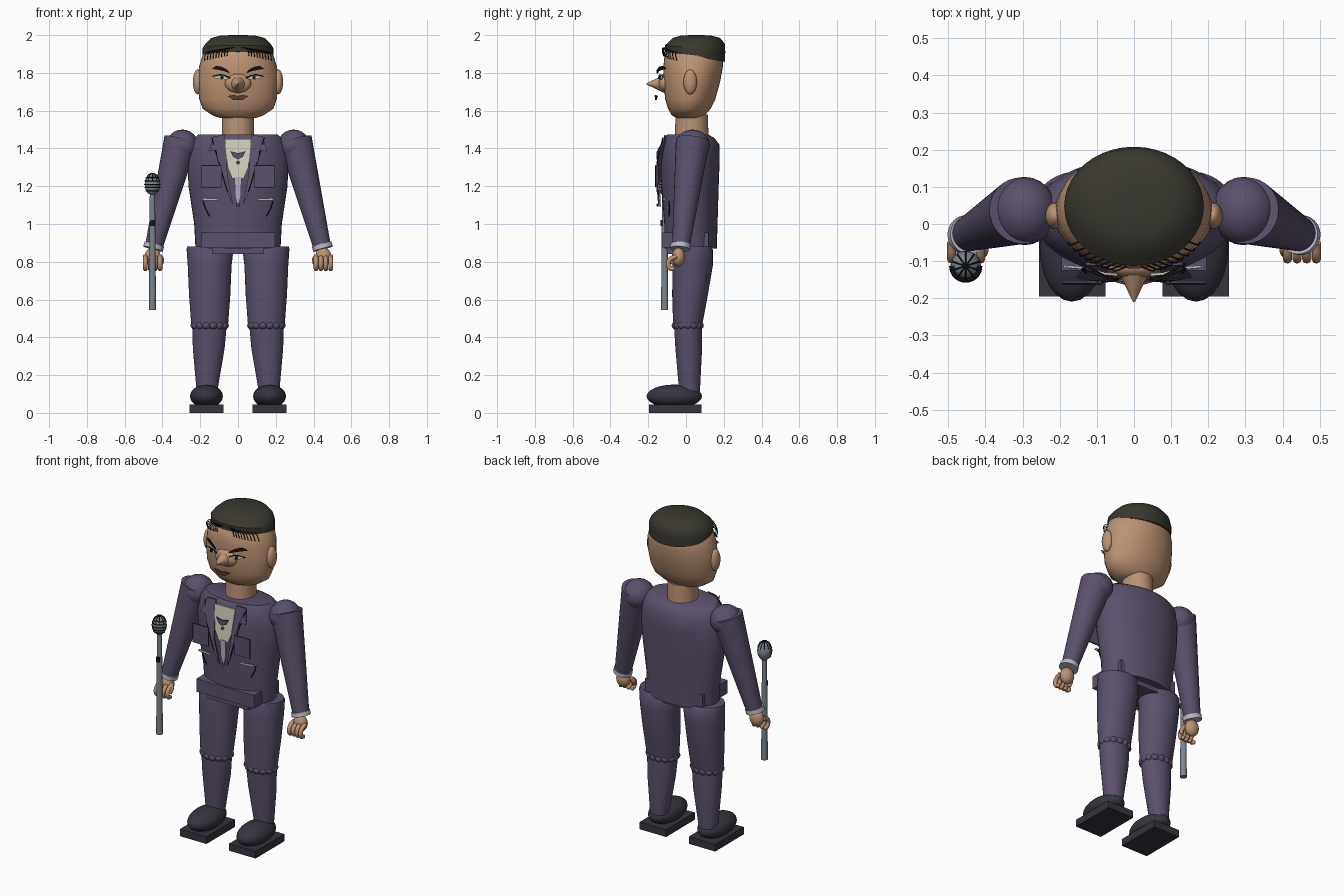
import bpy, bmesh, math
from mathutils import Vector, Matrix

if "Cube" in bpy.data.objects:
    bpy.data.objects.remove(bpy.data.objects["Cube"], do_unlink=True)


def material(name, *rgb):
    m = bpy.data.materials.new(name)
    m.use_nodes = True
    m.diffuse_color = (*rgb, 1)
    m.node_tree.nodes["Principled BSDF"].inputs["Base Color"].default_value = (*rgb, 1)
    return m


SUIT = material("purple suit", .105, .082, .15)
SKIN = material("skin", .5, .29, .175)
HAIR = material("dark hair", .04, .038, .028)
SHOE = material("charcoal shoe", .035, .035, .05)
CUFF = material("pale lilac", .5, .47, .58)
CREAM = material("cream shirt", .65, .61, .5)
STEEL = material("grey steel", .2, .235, .27)
BLACK = material("black trim", .008, .008, .01)
LIPS = material("brown lips", .1, .05, .035)


def finish(name, bm, mat, smooth=True):
    bmesh.ops.recalc_face_normals(bm, faces=bm.faces)
    me = bpy.data.meshes.new(name)
    bm.to_mesh(me)
    bm.free()
    me.materials.append(mat)
    ob = bpy.data.objects.new(name, me)
    bpy.context.collection.objects.link(ob)
    if smooth:
        bpy.ops.object.select_all(action='DESELECT')
        ob.select_set(True)
        bpy.context.view_layer.objects.active = ob
        bpy.ops.object.shade_smooth_by_angle(angle=math.radians(40))
    return ob


def loft(name, mat, rings, n=40):
    """Stack of elliptical rings: z, centre x, x radius, front y, back y, tilt."""
    bm = bmesh.new()
    loops = []
    for z, cx, rx, yf, yb, *tilt in rings:
        loop = []
        for i in range(n):
            a = math.tau * i / n
            y = (yf + yb) / 2 + (yb - yf) / 2 * math.sin(a)
            loop.append(bm.verts.new((cx + rx * math.cos(a), y, z + (tilt[0] * y if tilt else 0))))
        loops.append(loop)
    for a, b in zip(loops, loops[1:]):
        for i in range(n):
            j = (i + 1) % n
            bm.faces.new((a[i], a[j], b[j], b[i]))
    bm.faces.new(loops[0])
    bm.faces.new(loops[-1])
    return finish(name, bm, mat)


def ball(name, mat, c, r, seg=24):
    bm = bmesh.new()
    bmesh.ops.create_uvsphere(bm, u_segments=seg, v_segments=seg // 2, radius=1,
                              matrix=Matrix.Translation(c) @ Matrix.Diagonal((*r, 1)))
    return finish(name, bm, mat)


def box(name, mat, lo, hi):
    lo, hi = Vector(lo), Vector(hi)
    bm = bmesh.new()
    bmesh.ops.create_cube(bm, size=1, matrix=Matrix.Translation((lo + hi) / 2)
                          @ Matrix.Diagonal((*(hi - lo), 1)))
    return finish(name, bm, mat, False)


def limb(name, mat, a, b, ra, rb, seg=28):
    a, b = Vector(a), Vector(b)
    d = b - a
    bm = bmesh.new()
    bmesh.ops.create_cone(bm, cap_ends=True, segments=seg, radius1=ra, radius2=rb, depth=d.length,
                          matrix=Matrix.Translation((a + b) / 2) @ d.to_track_quat('Z', 'Y').to_matrix().to_4x4())
    return finish(name, bm, mat)


def plate(name, mat, pts, s=1, t=.007):
    """Thin polygon facing the front, mirrored by s."""
    bm = bmesh.new()
    f = bm.faces.new([bm.verts.new((s * x, y, z)) for x, y, z in pts])
    ext = bmesh.ops.extrude_face_region(bm, geom=[f])
    bmesh.ops.translate(bm, vec=(0, t, 0), verts=[v for v in ext["geom"] if isinstance(v, bmesh.types.BMVert)])
    return finish(name, bm, mat, False)


def tube(name, mat, pts, r):
    cu = bpy.data.curves.new(name, 'CURVE')
    cu.dimensions = '3D'
    cu.bevel_depth, cu.bevel_resolution, cu.use_fill_caps, cu.resolution_u = r, 2, True, 5
    sp = cu.splines.new('BEZIER')
    sp.bezier_points.add(len(pts) - 1)
    for bp, p in zip(sp.bezier_points, pts):
        bp.co = p
        bp.handle_left_type = bp.handle_right_type = 'AUTO'
    cu.materials.append(mat)
    ob = bpy.data.objects.new(name, cu)
    bpy.context.collection.objects.link(ob)
    return ob


# Head, neck, nose and hair
loft("head", SKIN, [(1.56, 0, .09, -.05, .08), (1.575, 0, .135, -.075, .1), (1.61, 0, .187, -.095, .13),
                    (1.66, 0, .205, -.11, .155), (1.75, 0, .214, -.12, .18), (1.83, 0, .207, -.12, .195),
                    (1.9, 0, .185, -.113, .195), (1.96, 0, .13, -.06, .15)])
loft("neck", SKIN, [(1.45, 0, .085, -.06, .12), (1.58, 0, .085, -.055, .115)])
loft("hair", HAIR, [(1.893, 0, .187, -.112, .207, -.17), (1.935, 0, .188, -.112, .208, -.1),
                    (1.955, 0, .172, -.1, .205), (1.985, 0, .14, -.07, .18),
                    (1.997, 0, .095, -.03, .135), (2, 0, .04, .02, .09)])
nose = limb("nose", SKIN, (0, -.1, 1.742), (0, -.21, 1.742), .055, .003)
ball("nose_bridge", SKIN, (0, -.115, 1.745), (.07, .032, .05))
plate("mouth", LIPS, [(-.055, -.155, 1.678), (-.02, -.165, 1.683), (0, -.166, 1.677), (.02, -.165, 1.683),
                      (.055, -.155, 1.678), (.025, -.163, 1.656), (-.025, -.163, 1.656)])

# Torso and jacket hem
loft("torso", SUIT, [(.87, 0, .225, -.115, .163), (1.0, 0, .232, -.115, .167), (1.2, 0, .262, -.13, .173),
                     (1.33, 0, .268, -.137, .178), (1.42, 0, .25, -.13, .177), (1.455, 0, .23, -.115, .15),
                     (1.475, 0, .21, -.1, .115)])
box("jacket_hem", SUIT, (-.195, -.125, .875), (.195, .12, .955))
box("hip_block", SUIT, (-.138, -.1, .84), (.138, .12, .89))

# Shirt front, tie and buttons
plate("shirt", CREAM, [(-.07, -.128, 1.45), (.07, -.128, 1.45), (.055, -.144, 1.3),
                       (.03, -.144, 1.24), (-.03, -.144, 1.24), (-.055, -.144, 1.3)])
plate("tie", CUFF, [(-.018, -.148, 1.25), (.018, -.148, 1.25), (.016, -.145, 1.15), (0, -.14, 1.09), (-.016, -.145, 1.15)])
plate("bow_tie", SUIT, [(-.04, -.155, 1.385), (0, -.155, 1.375), (.04, -.155, 1.385),
                        (.025, -.155, 1.355), (0, -.155, 1.342), (-.025, -.155, 1.355)])
for z in (1.325, 1.1):
    ball("button", SUIT, (0, -.15, z), (.009, .006, .009), 12)

for s in (-1, 1):
    side = "left" if s > 0 else "right"

    def part(p):
        return side + "_" + p

    # Ear, eye and brow
    ball(part("ear"), SKIN, (s * .213, .022, 1.752), (.026, .036, .066))
    plate(part("eye"), CREAM, [(.045, -.14, 1.77), (.08, -.137, 1.762), (.128, -.125, 1.775), (.125, -.125, 1.783), (.08, -.137, 1.787)], s)
    plate(part("pupil"), BLACK, [(.078, -.142, 1.767), (.092, -.142, 1.767), (.092, -.142, 1.783), (.078, -.142, 1.783)], s)
    tube(part("eyelid"), BLACK, [(s * .042, -.145, 1.772), (s * .085, -.14, 1.79), (s * .135, -.12, 1.782)], .003)
    plate(part("brow"), BLACK, [(.042, -.155, 1.797), (.075, -.15, 1.81), (.138, -.11, 1.822),
                                (.115, -.125, 1.837), (.085, -.145, 1.832), (.055, -.155, 1.815)], s)
    # Fringe strands
    for i in range(9):
        x = .05 + .015 * i
        y = .045 - .16 * math.sqrt(1 - (x / .2) ** 2)
        tube(part("fringe_strand"), BLACK, [(s * (x - .03), y - .005, 1.935 - .002 * i), (s * x, y - .016, 1.925 - .003 * i),
                                            (s * (x + .008), y - .01, 1.89 - .003 * i)], .0022)

    # Lapel, chest pocket, slit pocket and seams
    plate(part("lapel"), SUIT, [(.07, -.115, 1.47), (.13, -.11, 1.465), (.155, -.145, 1.385), (.115, -.152, 1.39),
                                (.105, -.155, 1.33), (.05, -.152, 1.15), (.025, -.147, 1.1), (.055, -.155, 1.25)], s)
    tube(part("lapel_seam"), BLACK, [(s * .14, -.122, 1.46), (s * .1, -.153, 1.32), (s * .055, -.153, 1.17)], .0025)
    xs = sorted((s * .088, s * .192))
    box(part("chest_pocket"), SUIT, (xs[0], -.163, 1.195), (xs[1], -.154, 1.31))
    for a, b in (((.088, 1.31), (.192, 1.31)), ((.088, 1.195), (.192, 1.195)),
                 ((.088, 1.195), (.088, 1.31)), ((.192, 1.195), (.192, 1.31))):
        tube(part("pocket_edge"), BLACK, [(s * a[0], -.161, a[1]), (s * b[0], -.161, b[1])], .0018)
    plate(part("pocket_square"), CUFF, [(.1, -.125, 1.123), (.19, -.118, 1.125), (.18, -.118, 1.137), (.1, -.125, 1.133)], s)
    tube(part("waist_seam"), BLACK, [(s * .185, -.09, 1.12), (s * .172, -.088, 1.08), (s * .15, -.09, 1.04)], .003)

    # Arm, cuff and hand
    ball(part("shoulder"), SUIT, (s * .295, .035, 1.415), (.086, .092, .085))
    limb(part("arm"), SUIT, (s * .302, .036, 1.445), (s * .448, -.028, .87), .09, .046)
    limb(part("cuff"), CUFF, (s * .443, -.028, .893), (s * .45, -.03, .868), .053, .054)
    ball(part("palm"), SKIN, (s * .452, -.04, .825), (.043, .035, .05))
    for i in range(4):
        x = s * (.413 + .026 * i)
        tube(part("finger"), SKIN, [(x, -.05, .83), (x, -.09, .805), (x, -.088, .77), (x, -.07, .762)], .0125)
        ball(part("fingertip"), SKIN, (x, -.07, .763), (.0125,) * 3, 10)
    tube(part("thumb"), SKIN, [(s * .43, -.04, .84), (s * .405, -.065, .815), (s * .408, -.08, .79)], .013)

    # Trouser leg with gathered knee
    loft(part("thigh"), SUIT, [(.88, s * .148, .122, -.06, .13), (.865, s * .148, .124, -.068, .142),
                               (.78, s * .15, .116, -.072, .142), (.62, s * .15, .109, -.073, .115),
                               (.46, s * .15, .097, -.068, .085)])
    loft(part("shin"), SUIT, [(.47, s * .151, .092, -.064, .083), (.34, s * .155, .084, -.056, .085),
                              (.1, s * .165, .053, -.035, .073)])
    for i in range(14):
        a = math.tau * i / 14
        ball(part("knee_gather"), SUIT, (s * .15 + .078 * math.cos(a), .009 + .063 * math.sin(a), .463), (.024, .024, .022), 12)

    # Shoe and sole
    ball(part("shoe"), SHOE, (s * .167, -.062, .088), (.087, .147, .062))
    xs = sorted((s * .077, s * .256))
    box(part("sole"), SHOE, (xs[0], -.195, 0), (xs[1], .083, .044))

# Microphone with ribbed head
MX, MY = -.453, -.113
limb("microphone_stick", STEEL, (MX, MY, .545), (MX, MY, 1.17), .019, .014)
ball("microphone_head", STEEL, (MX, MY, 1.21), (.041, .041, .058))
box("microphone_switch", BLACK, (MX - .01, MY - .022, .99), (MX + .01, MY - .01, 1.02))
for z in (1.175, 1.193, 1.21, 1.228, 1.245):
    r = .042 * math.sqrt(1 - ((z - 1.21) / .058) ** 2)
    tube("microphone_rib", BLACK, [(MX + r * math.cos(a), MY + r * math.sin(a), z)
                                   for a in (math.pi + math.pi * i / 8 for i in range(9))], .0028)
for k in range(5):
    a = math.pi * (.1 + .2 * k)
    tube("microphone_spoke", BLACK, [(MX + .042 * math.sin(t) * math.cos(a), MY + .042 * math.sin(t) * math.sin(a),
                                      1.21 + .059 * math.cos(t)) for t in (-1.2, -.6, 0, .6, 1.2)], .002)
